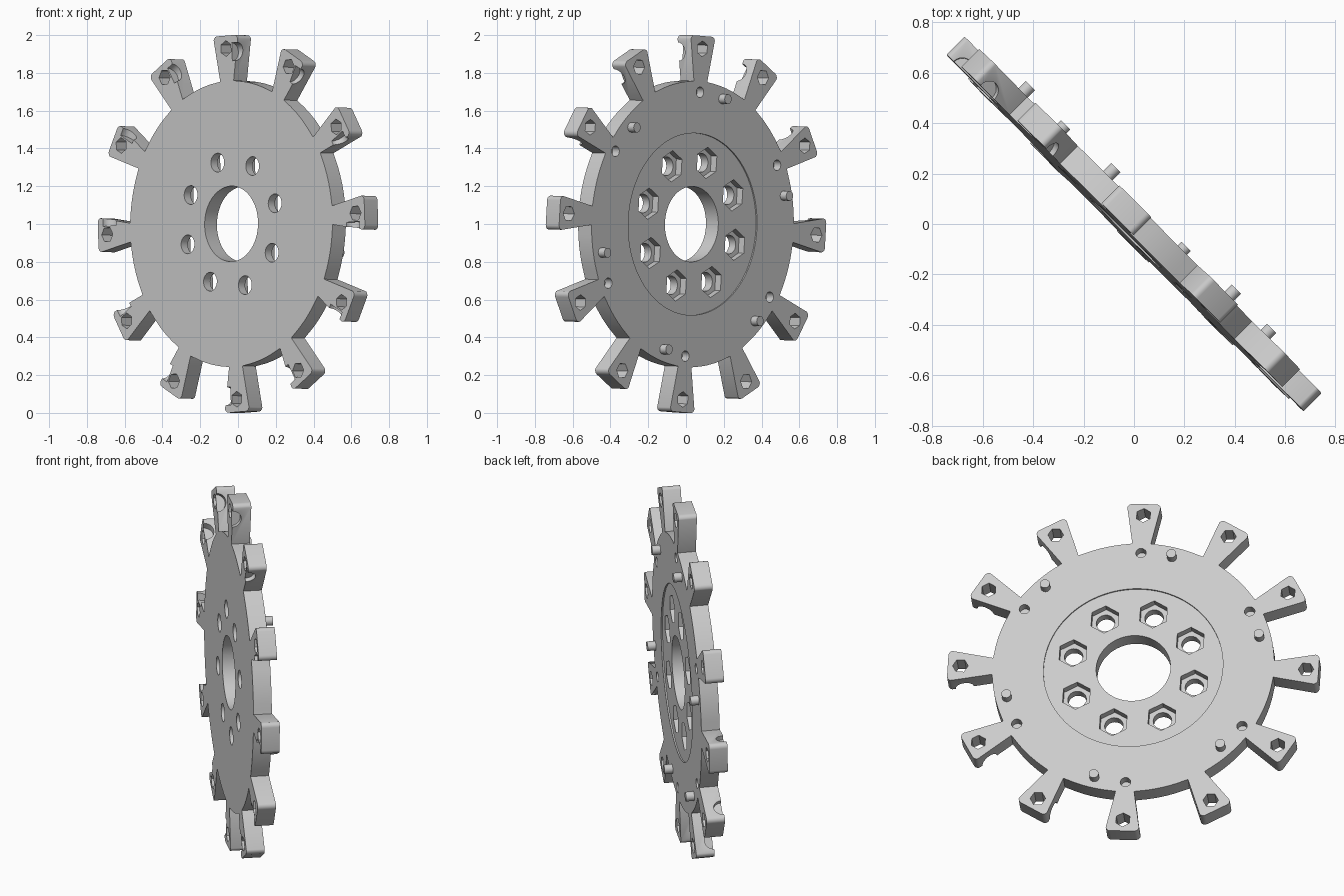
import bpy, bmesh
from math import sin, cos, pi, radians
from mathutils import Matrix, Vector

if "Cube" in bpy.data.objects:
    bpy.data.objects.remove(bpy.data.objects["Cube"])

HALF = 0.05                    # half thickness; front face is local +z
TURN = radians(3.5)            # turn of the tooth pattern
POSE = Matrix.Translation((0, 0, 1)) @ Matrix.Rotation(radians(-45), 4, 'Z') \
    @ Matrix.Rotation(radians(89), 4, 'X')

grey = bpy.data.materials.new("light_grey")
grey.use_nodes = True
grey.diffuse_color = (0.6, 0.6, 0.6, 1)
grey.node_tree.nodes["Principled BSDF"].inputs["Base Color"].default_value = (0.6, 0.6, 0.6, 1)


def finish(name, bm):
    bmesh.ops.recalc_face_normals(bm, faces=bm.faces)
    mesh = bpy.data.meshes.new(name)
    bm.to_mesh(mesh)
    bm.free()
    mesh.materials.append(grey)
    obj = bpy.data.objects.new(name, mesh)
    bpy.context.collection.objects.link(obj)
    obj.matrix_world = POSE
    return obj


def polar(r, a):
    return Vector((r * cos(a), r * sin(a), 0))


def prism(bm, centre, radius, z0, z1, sides, spin=0):
    """Upright prism or cylinder between two heights."""
    m = Matrix.Translation((centre.x, centre.y, (z0 + z1) / 2)) @ Matrix.Rotation(spin, 4, 'Z')
    bmesh.ops.create_cone(bm, cap_ends=True, segments=sides, radius1=radius,
                          radius2=radius, depth=z1 - z0, matrix=m)


def ring(count, start):
    return [start + 2 * pi * i / count for i in range(count)]


# Wheel outline: round body with twelve flared, round-cornered teeth
BODY, TIP, BASE_W, TIP_W, ROUND = 0.757, 0.998, 0.05, 0.09, 0.025


def tooth_profile():
    pts = [Vector((BODY, -BASE_W, 0))]
    for side in (-1, 1):
        for i in range(6):
            a = side * radians(80) + (-side if side > 0 else 1) * radians(16) * i
            a = a if side < 0 else radians(16) * i
            pts.append(Vector((TIP - ROUND + ROUND * cos(a),
                               side * (TIP_W - ROUND) + ROUND * sin(a), 0)))
    pts.append(Vector((BODY, BASE_W, 0)))
    return pts


bm = bmesh.new()
outline = []
for a in ring(12, TURN):
    outline += [Matrix.Rotation(a, 3, 'Z') @ p for p in tooth_profile()]
    outline += [polar(BODY, a + radians(4 + 22 * i / 10)) for i in range(1, 10)]
verts = [bm.verts.new((p.x, p.y, -HALF)) for p in outline]
face = bm.faces.new(verts)
top = bmesh.ops.extrude_face_region(bm, geom=[face])
bmesh.ops.translate(bm, vec=(0, 0, 2 * HALF),
                    verts=[v for v in top["geom"] if isinstance(v, bmesh.types.BMVert)])
wheel = finish("toothed_wheel", bm)

# Through holes: hub, bolts and a hexagon in each tooth
through = bmesh.new()
prism(through, Vector((0, 0, 0)), 0.2, -0.2, 0.2, 64)
for a in ring(8, TURN + radians(60)):
    prism(through, polar(0.342, a), 0.05, -0.2, 0.2, 24)
for a in ring(12, TURN):
    prism(through, polar(0.93, a), 0.042, -0.2, 0.2, 6, a + pi / 2)

# Shallow round recess in the back
recess = bmesh.new()
prism(recess, Vector((0, 0, 0)), 0.482, -0.2, -HALF + 0.008, 96)

# Nut pockets and peg sockets in the back
pockets = bmesh.new()
for a in ring(8, TURN + radians(60)):
    prism(pockets, polar(0.342, a), 0.083, -0.2, -HALF + 0.05, 6, TURN)
for a in ring(6, TURN + radians(30)):
    prism(pockets, polar(0.7, a), 0.028, -0.2, -HALF + 0.05, 20)

# Half-round grooves in the front, entering each tooth from one side
grooves = bmesh.new()
for a in ring(12, TURN):
    m = Matrix.Rotation(a, 4, 'Z') @ Matrix.Translation((0.91, -0.095, HALF)) \
        @ Matrix.Rotation(pi / 2, 4, 'X')
    bmesh.ops.create_cone(grooves, cap_ends=True, segments=24, radius1=0.048,
                          radius2=0.048, depth=0.1, matrix=m)

for name, cut in (("through", through), ("recess", recess),
                  ("pockets", pockets), ("grooves", grooves)):
    cutter = finish(name + "_cutter", cut)
    cutter.hide_render = True
    mod = wheel.modifiers.new(name, 'BOOLEAN')
    mod.operation, mod.solver, mod.object = 'DIFFERENCE', 'EXACT', cutter
    bpy.context.view_layer.objects.active = wheel
    bpy.ops.object.modifier_apply(modifier=name)
    bpy.data.objects.remove(cutter)

# Locating pegs on the back
bm = bmesh.new()
for a in ring(6, radians(47.5)):
    prism(bm, polar(0.695, a), 0.026, -HALF - 0.045, -HALF + 0.01, 20)
pegs = finish("locating_pegs", bm)

for obj in (wheel, pegs):
    bpy.ops.object.select_all(action='DESELECT')
    obj.select_set(True)
    bpy.context.view_layer.objects.active = obj
    bpy.ops.object.shade_smooth_by_angle(angle=radians(30))
